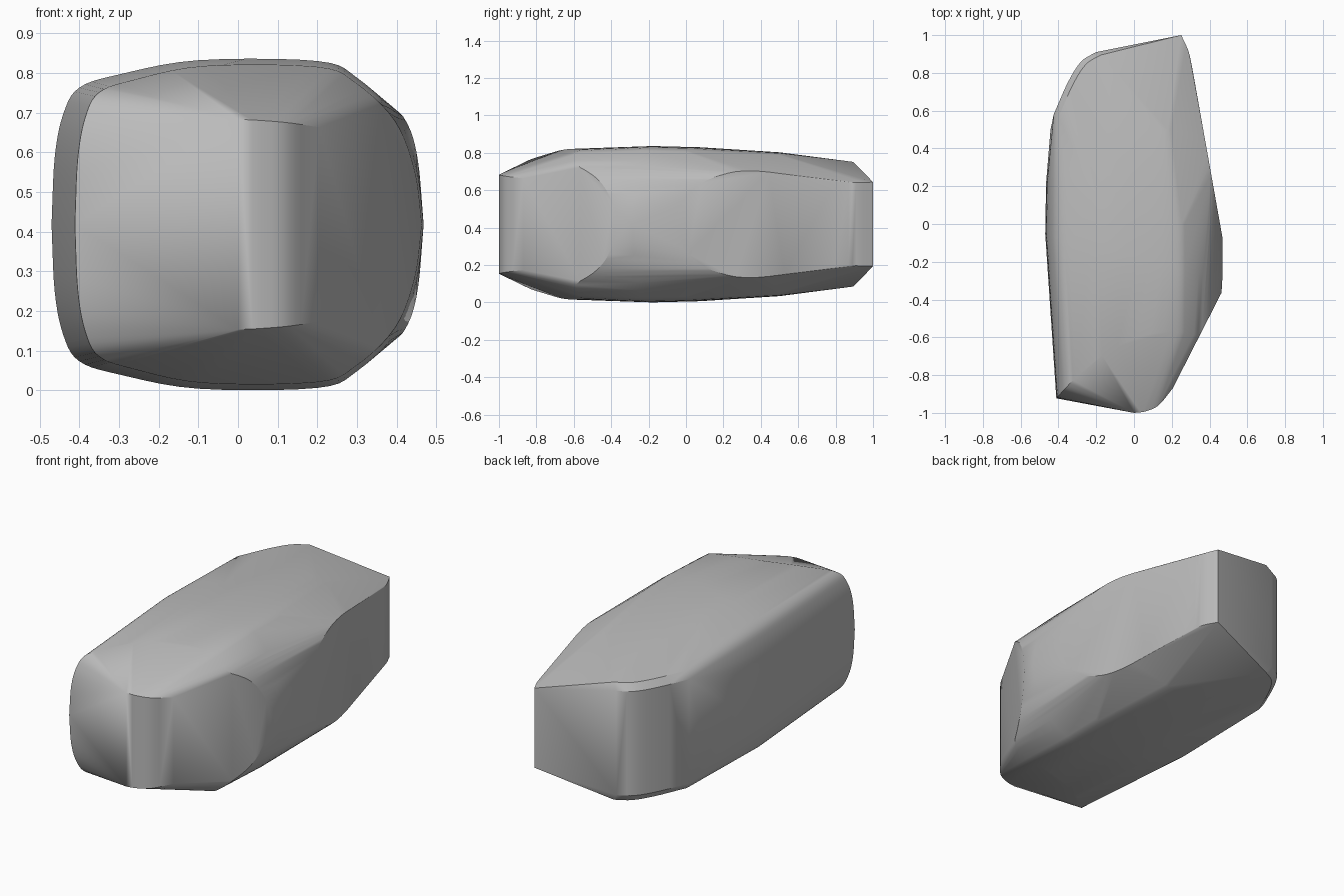
import bpy, bmesh
from mathutils import Vector

if "Cube" in bpy.data.objects:
    bpy.data.objects.remove(bpy.data.objects["Cube"])

MID = 0.42  # the stone is mirrored about this height


def smooth_curve(pts, steps=5):
    """Catmull-Rom curve through the points."""
    p = [Vector(q) for q in pts]
    p = [p[0] * 2 - p[1]] + p + [p[-1] * 2 - p[-2]]
    out = []
    for a, b, c, d in zip(p, p[1:], p[2:], p[3:]):
        for i in range(steps):
            t = i / steps
            out.append(0.5 * (2 * b + (c - a) * t + (2 * a - 5 * b + 4 * c - d) * t * t
                              + (3 * b - a - 3 * c + d) * t ** 3))
    return out + [p[-2]]


# widest cross-section, upper half, as (x, half height)
profile = smooth_curve([(-.47, 0), (-.462, .17), (-.44, .28), (-.40, .345), (-.3, .378),
                        (-.1, .414), (.2, .412), (.3, .37), (.4, .27), (.45, .14), (.468, 0)])


def section(y_rule, left, right, height):
    """Cross-section scaled left, right and up, placed along y by a rule on x."""
    pts = []
    for x, h in profile:
        x *= left if x < 0 else right
        pts.append((x, y_rule(x), h * height))
    return pts


def front_rim(x):
    dome = -.57 - .34 * ((.2 - x) / .6) ** 2
    return max(dome, -.88 + (x - .2) * 1.96)


points = section(front_rim, .875, .99, .965)                       # rim behind the nose
points += section(lambda x: -.17 - .25 * x, 1, 1, 1)               # widest section
points += section(lambda x: .08 - .3 * x, .99, .995, .985)         # behind the middle
points += section(lambda x: .5, .94, .775, .92)                    # rear section

# rounded front nose
points += smooth_curve([(0, -1, .265), (.06, -.992, .262), (.13, -.96, .256), (.205, -.87, .245)])

# rim of the flat right rear facet, lying in one upright plane
for y, h in smooth_curve([(-.07, 0), (.01, .16), (.15, .25), (.37, .285), (.8, .225)]):
    points.append((.468 - .178 * (y + .07), y, h))

# rounded rear left corner, lower and upper edge
for x, y in smooth_curve([(-.425, .58), (-.35, .75), (-.28, .86), (-.2, .91)]):
    points += [(x, y, .295), (x + .025, y - .015, .333)]

# rear right edge
points += smooth_curve([(.312, .8, .225), (.29, .91, .222), (.25, 1, .225)])

# stone: hull around the mirrored points
bm = bmesh.new()
for x, y, h in points:
    for s in (-1, 1):
        bm.verts.new((x, y, MID + s * h))
bmesh.ops.convex_hull(bm, input=bm.verts)
bmesh.ops.delete(bm, geom=[v for v in bm.verts if not v.link_faces], context='VERTS')
bmesh.ops.remove_doubles(bm, verts=bm.verts, dist=0.004)
bmesh.ops.dissolve_limit(bm, angle_limit=0.015, verts=bm.verts, edges=bm.edges)
bmesh.ops.recalc_face_normals(bm, faces=bm.faces)
low = min(v.co.z for v in bm.verts)
bmesh.ops.translate(bm, verts=bm.verts, vec=(0, 0, -low))

mesh = bpy.data.meshes.new("stone")
bm.to_mesh(mesh)
bm.free()
stone = bpy.data.objects.new("stone", mesh)
bpy.context.collection.objects.link(stone)

grey = bpy.data.materials.new("stone grey")
grey.diffuse_color = (0.5, 0.5, 0.5, 1)
grey.use_nodes = True
grey.node_tree.nodes["Principled BSDF"].inputs["Base Color"].default_value = grey.diffuse_color
mesh.materials.append(grey)

bpy.context.view_layer.objects.active = stone
stone.select_set(True)
bpy.ops.object.shade_smooth_by_angle(angle=0.5)
